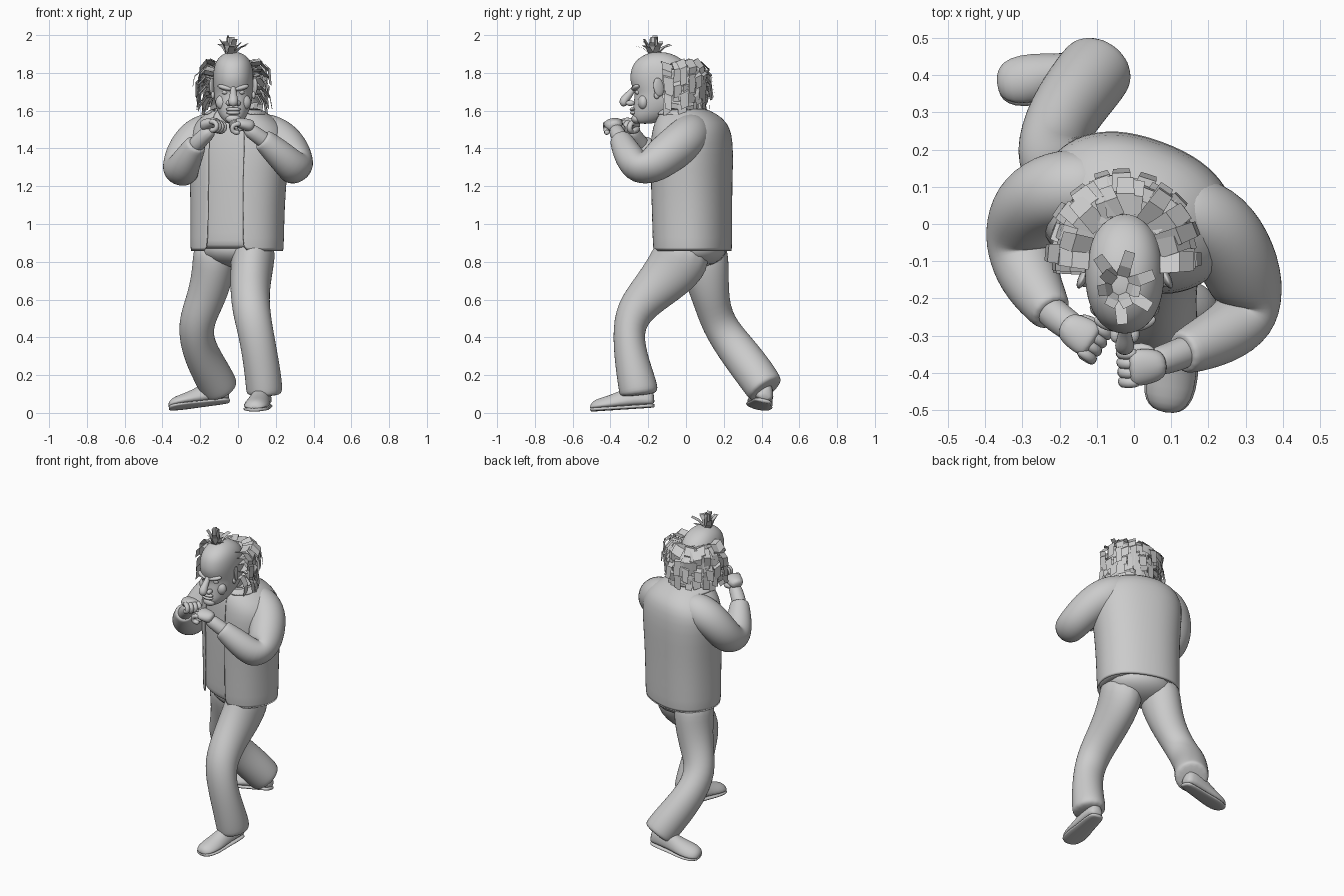
import bpy, math, random
from mathutils import Vector as V, Matrix
random.seed(4)


def make(name, verts, faces, sub=0, thick=0, smooth=True):
    me = bpy.data.meshes.new(name)
    me.from_pydata([tuple(v) for v in verts], [], faces)
    me.polygons.foreach_set("use_smooth", [smooth] * len(me.polygons))
    ob = bpy.data.objects.new(name, me)
    bpy.context.collection.objects.link(ob)
    if thick:
        m = ob.modifiers.new("thick", 'SOLIDIFY')
        m.thickness, m.offset = thick, -1
    if sub:
        m = ob.modifiers.new("sub", 'SUBSURF')
        m.levels = m.render_levels = sub
    return ob


def loft(name, rings, closed=True, caps=True, sub=1, thick=0):
    n = len(rings[0])
    verts = [p for r in rings for p in r]
    faces = []
    for i in range(len(rings) - 1):
        for j in range(n if closed else n - 1):
            k = (j + 1) % n
            faces.append((i * n + j, i * n + k, (i + 1) * n + k, (i + 1) * n + j))
    if caps:
        faces += [tuple(range(n))[::-1], tuple(range((len(rings) - 1) * n, len(rings) * n))]
    return make(name, verts, faces, sub, thick)


def tube(name, pts, ref, n=14, sub=2):
    """pts: (x, y, z, radius along ref, other radius)"""
    c, rings = [V(p[:3]) for p in pts], []
    for i, p in enumerate(pts):
        t = (c[min(i + 1, len(c) - 1)] - c[max(i - 1, 0)]).normalized()
        u = V(ref)
        u = (u - t * u.dot(t)).normalized()
        v = t.cross(u)
        rings.append([c[i] + u * p[3] * math.cos(a) + v * p[-1] * math.sin(a)
                      for a in (2 * math.pi * j / n for j in range(n))])
    return loft(name, rings, sub=sub)


def ball(name, loc, rad, rot=(0, 0, 0)):
    bpy.ops.mesh.primitive_uv_sphere_add(segments=16, ring_count=10, location=loc, rotation=rot)
    ob = bpy.context.object
    ob.name, ob.scale = name, rad
    bpy.ops.object.shade_smooth()


def oval(z, cx, cy, a, b, f0, f1, n, turn=-20, e=0.88):
    out, R = [], Matrix.Rotation(math.radians(turn), 3, 'Z')
    for j in range(n):
        f = math.radians(f0 + (f1 - f0) * j / (n - 1))
        c, s = math.cos(f), math.sin(f)
        p = V((a * math.copysign(abs(c) ** e, c), b * math.copysign(abs(s) ** e, s), 0))
        out.append(R @ p + V((cx, cy, z)))
    return out


# Torso: open jacket over a shirt, twisted about the vertical
body = [(.85, -.005, .035, .25, .198, 20), (1.0, -.003, .033, .25, .2, 20), (1.2, 0, .03, .255, .203, 19),
        (1.38, .005, .03, .275, .207, 18), (1.48, .005, .03, .27, .197, 18), (1.54, 0, .025, .225, .182, 20),
        (1.585, -.005, .01, .165, .145, 26), (1.615, -.01, -.01, .115, .1, 34)]
loft("jacket", [oval(*r[:5], -90 + r[5], 270 - r[5], 29) for r in body], False, False, 1, .008)
loft("shirt", [oval(.867, -.005, .035, .19, .14, 0, 345, 24), oval(.875, -.005, .035, .234, .183, 0, 345, 24)]
     + [oval(max(z, .9), x, y, a * .955, b * .955, 0, 345, 24) for z, x, y, a, b, g in body])
loft("collar", [oval(z, -.01, y, a, b, -55, 235, 21) for z, y, a, b in
                ((1.57, 0, .15, .13), (1.62, -.02, .118, .105), (1.575, 0, .172, .15))], False, False, 1, .005)
ball("pelvis", (-.01, .05, .87), (.2, .165, .1), (0, 0, -.25))
tube("neck", [(-.01, .0, 1.5, .085), (-.015, -.05, 1.58, .08), (-.02, -.1, 1.68, .08)], (1, 0, 0))

# Trouser legs
tube("front_leg", [(.09, 0, .92, .12, .15), (.075, -.03, .79, .118, .165), (.062, -.165, .655, .108, .122),
                   (.07, -.285, .535, .102, .102), (.1, -.31, .4, .095, .083), (.13, -.275, .22, .098, .098),
                   (.14, -.25, .12, .1, .108), (.14, -.248, .09, .092, .1)], (1, 0, 0))
tube("rear_leg", [(-.12, .08, .92, .12, .14), (-.125, .1, .77, .118, .133), (-.165, .13, .61, .105, .1),
                  (-.23, .168, .47, .096, .092), (-.21, .265, .34, .096, .105), (-.14, .365, .21, .104, .108),
                  (-.1, .415, .135, .105, .105), (-.092, .427, .118, .095, .095)], (1, 0, 0))

# Sleeves with shoulders, cuffs and bare wrists
tube("right_sleeve", [(.06, .05, 1.5, .085), (.14, .035, 1.485, .11), (.22, -.005, 1.445, .118), (.28, -.095, 1.375, .113),
                      (.31, -.19, 1.3, .1), (.3, -.255, 1.29, .092), (.23, -.305, 1.36, .082),
                      (.135, -.345, 1.445, .062), (.128, -.347, 1.45, .055)], (0, 0, 1))
tube("left_sleeve", [(-.06, .09, 1.5, .085), (-.15, .1, 1.49, .11), (-.23, .085, 1.45, .112), (-.285, .045, 1.37, .108),
                     (-.305, -.02, 1.29, .102), (-.3, -.09, 1.28, .094), (-.275, -.16, 1.33, .082),
                     (-.225, -.235, 1.42, .06), (-.22, -.241, 1.426, .053)], (0, 0, 1))
tube("right_wrist", [(.18, -.325, 1.41, .05), (.1, -.36, 1.472, .043), (.04, -.375, 1.51, .042)], (0, 0, 1), 10)
tube("left_wrist", [(-.25, -.21, 1.39, .05), (-.19, -.265, 1.455, .043), (-.135, -.297, 1.505, .042)], (0, 0, 1), 10)


# Fists: palm, four curled fingers and a thumb
def fist(side, loc, fwd, across):
    d, s = V(fwd).normalized(), V(across)
    s = (s - d * s.dot(d)).normalized()
    w = d.cross(s)
    if w.z > 0:
        w = -w
    P = lambda f, a, k: V(loc) + d * f + s * a + w * k
    tube(side + "_palm", [(*P(-.065, 0, .012), .036, .034), (*P(-.02, 0, .006), .05, .034),
                          (*P(.02, 0, .002), .053, .028), (*P(.04, 0, .002), .042, .02)], s, 12)
    for i in range(4):
        a = (i - 1.5) * .026
        path = [(.01, 0), (.042, .004), (.058, .022), (.052, .045), (.03, .052), (.012, .042)]
        tube(f"{side}_finger_{i + 1}", [(*P(f, a, k), .016) for f, k in path], s, 8, 1)
    tube(side + "_thumb", [(*P(-.04, .03, .02), .016), (*P(-.005, .05, .035), .018),
                           (*P(.03, .04, .05), .016), (*P(.045, .02, .058), .011)], w, 8, 1)


fist("right", (.025, -.385, 1.535), (-.95, -.1, .15), (.1, 1, .15))
fist("left", (-.14, -.298, 1.537), (.8, -.5, .15), (.4, .9, -.1))


# Shoes: rounded upper on a flat sole, built heel to toe
def shoe(name, heel, toe, roll):
    h, t = V(heel), V(toe)
    x = (t - h).normalized()
    y = V((0, 0, 1)).cross(x).normalized()
    y = Matrix.Rotation(roll, 3, x) @ y
    z, L = x.cross(y), (t - h).length
    prof = [(0, .03, .08), (.06, .05, .12), (.3, .057, .135), (.5, .062, .105),
            (.7, .073, .08), (.88, .068, .068), (.97, .046, .052), (1, .02, .03)]
    up, so = [], []
    for f, w, k in prof:
        c = h + x * f * L
        up.append([c + y * w * math.cos(a) + z * (.015 + (k - .015) * max(0, math.sin(a)))
                   for a in (math.pi * j / 9 for j in range(10))])
        so.append([c + y * (w + .003) * m + z * q for m, q in
                   ((1, .022), (0, .022), (-1, .022), (-1, .001), (0, 0), (1, .001))])
    loft(name + "_upper", up)
    loft(name + "_sole", so)


shoe("front_shoe", (.14, -.165, .028), (.085, -.505, .006), 0)
shoe("rear_shoe", (-.04, .41, .055), (-.365, .375, .016), .22)

# Head: stacked ovals from chin to crown (z, front y, back y, half width)
HX = -.025
skull = [(1.53, -.255, -.18, .03), (1.545, -.275, -.13, .052), (1.575, -.285, -.07, .075), (1.61, -.28, -.02, .09),
         (1.65, -.278, .01, .1), (1.69, -.272, .03, .104), (1.72, -.285, .035, .106), (1.76, -.298, .037, .108),
         (1.8, -.296, .03, .108), (1.845, -.283, .01, .1), (1.88, -.25, -.03, .08), (1.903, -.205, -.08, .05),
         (1.91, -.17, -.12, .02)]
loft("head", [oval(z, HX, (f + b) / 2, w, (b - f) / 2, 0, 342, 20, 0, .92) for z, f, b, w in skull], sub=2)
tube("nose", [(HX, -.27, 1.73, .014), (HX, -.292, 1.695, .018), (HX, -.318, 1.668, .025),
              (HX, -.333, 1.645, .029), (HX, -.318, 1.625, .021)], (1, 0, 0), 10)
ball("upper_lip", (HX, -.28, 1.607), (.04, .018, .011))
ball("lower_lip", (HX, -.277, 1.589), (.036, .02, .012))
ball("chin", (HX, -.262, 1.557), (.04, .027, .026))
for s, side in ((-1, "left"), (1, "right")):
    ball(side + "_nostril", (HX + s * .024, -.295, 1.64), (.016, .024, .015))
    ball(side + "_brow", (HX + s * .044, -.266, 1.722), (.042, .02, .014), (0, s * -.25, s * .3))
    ball(side + "_eye", (HX + s * .042, -.252, 1.697), (.018, .018, .013))
    ball(side + "_cheek", (HX + s * .052, -.225, 1.645), (.042, .03, .042))
    ball(side + "_ear", (HX + s * .112, -.145, 1.725), (.012, .03, .05), (.2, 0, s * .45))
    ball(side + "_earlobe", (HX + s * .108, -.155, 1.682), (.01, .015, .02))

# Hair cards: strips given by centre line, width direction and width
hv, hf = [], []


def card(line, side, width):
    b = len(hv)
    for i, p in enumerate(line):
        w = side * width * (.5 - .05 * i)
        hv.extend((p - w, p + w))
    for i in range(len(line) - 1):
        k = b + 2 * i
        hf.append((k, k + 1, k + 3, k + 2))


rnd = random.uniform
# layers: count, root z, outer z, tip z, outer reach
for n, z0, z1, z2, reach in ((17, 1.845, 1.855, 1.75, .105), (19, 1.81, 1.82, 1.71, .108), (19, 1.77, 1.77, 1.66, .105),
                             (19, 1.72, 1.72, 1.62, .095), (17, 1.68, 1.67, 1.59, .08)):
    for i in range(n):
        a = math.radians(2 + 176 * i / (n - 1) + rnd(-4, 4))
        out = V((math.cos(a), math.sin(a), 0))
        side = (V((-out.y, out.x, 0)) + V((0, 0, rnd(-.45, .45)))).normalized()
        root = V((HX + .095 * out.x, -.1 + .125 * out.y, z0))
        r = reach * rnd(.75, 1.12)
        dz = rnd(-.012, .012)
        mid = root + out * r * .55
        mid.z = (z0 + z1) / 2 + .01 + dz
        far = root + out * r * .97
        far.z = z1 - .035 + dz
        tip = root + out * r * rnd(.85, 1.1)
        tip.z = z2 + rnd(-.02, .02)
        card([root, mid, far, tip], side, rnd(.05, .07))
make("side_hair", hv, hf, smooth=False)

# Tuft on the crown
hv, hf = [], []
for i in range(15):
    a = i * 2.4
    lean = .085 * (i % 3) / 2
    out = V((math.cos(a), math.sin(a), 0))
    p = V((-.04, -.17, 1.895)) + out * .015
    top = p + out * lean + V((0, 0, .1 - lean * .45 + rnd(-.015, .005)))
    mid = p.lerp(top, .5) + V((0, 0, .012))
    card([p, mid, top], V((-out.y, out.x, 0)), .036)
make("top_tuft", hv, hf, smooth=False)
